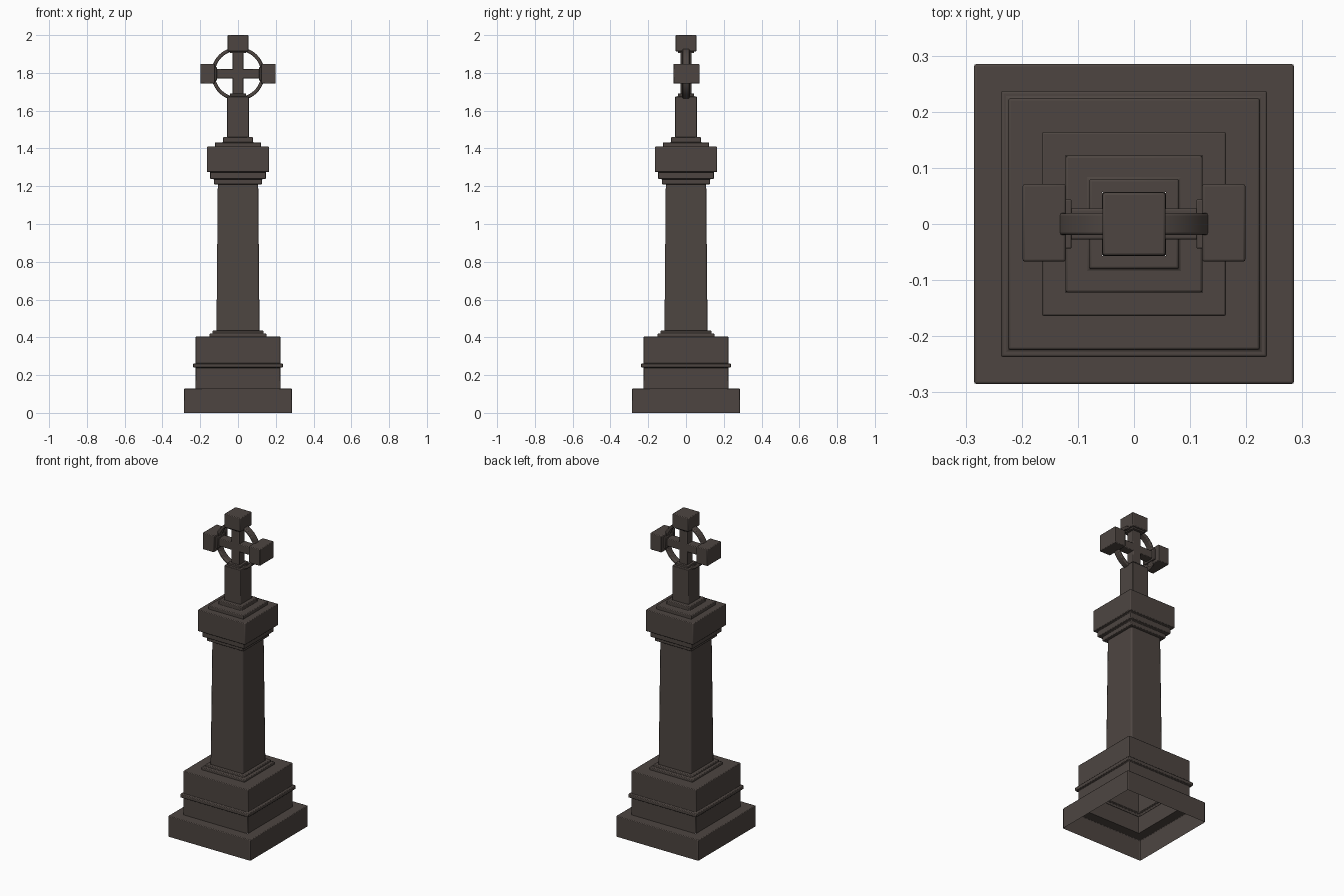
import bpy, bmesh, math
from mathutils import Matrix

if "Cube" in bpy.data.objects:
    bpy.data.objects.remove(bpy.data.objects["Cube"])

stone = bpy.data.materials.new("dark brown stone")
stone.diffuse_color = (0.075, 0.06, 0.053, 1)
stone.use_nodes = True
stone.node_tree.nodes["Principled BSDF"].inputs["Base Color"].default_value = stone.diffuse_color


def finish(name, bm, bevel):
    mesh = bpy.data.meshes.new(name)
    bm.to_mesh(mesh)
    bm.free()
    ob = bpy.data.objects.new(name, mesh)
    bpy.context.collection.objects.link(ob)
    mesh.materials.append(stone)
    mod = ob.modifiers.new("soft edges", 'BEVEL')
    mod.width = bevel
    mod.segments = 2
    mod.limit_method = 'ANGLE'
    mod.angle_limit = math.radians(40)
    bpy.ops.object.select_all(action='DESELECT')
    ob.select_set(True)
    bpy.context.view_layer.objects.active = ob
    bpy.ops.object.shade_smooth_by_angle(angle=math.radians(35))
    return ob


def square_shell(name, profile, bevel=0.004, cap=False):
    """Hollow square section swept up through (half width, height) points."""
    bm = bmesh.new()
    rings = [[bm.verts.new((sx * h, sy * h, z)) for sx, sy in
              ((-1, -1), (1, -1), (1, 1), (-1, 1))] for h, z in profile]
    for a, b in zip(rings, rings[1:]):
        for i in range(4):
            j = (i + 1) % 4
            bm.faces.new((a[i], a[j], b[j], b[i]))
    if cap:
        bm.faces.new(rings[-1])
    return finish(name, bm, bevel)


def box(name, centre, size, bevel=0.004):
    bm = bmesh.new()
    bmesh.ops.create_cube(bm, size=1, matrix=Matrix.Translation(centre) @ Matrix.Diagonal((*size, 1)))
    return finish(name, bm, bevel)


# Stepped base, open underneath
square_shell("plinth", [(0.285, 0), (0.285, 0.13), (0.224, 0.13)])
square_shell("pedestal", [(0.224, 0.13), (0.224, 0.24), (0.237, 0.24), (0.237, 0.262),
                          (0.224, 0.262), (0.224, 0.405), (0.15, 0.405)])
square_shell("shaft_foot", [(0.15, 0.405), (0.15, 0.42), (0.135, 0.42), (0.135, 0.435),
                            (0.114, 0.435)])

# Tapered shaft
square_shell("shaft", [(0.114, 0.435), (0.107, 1.21)], 0.008)

# Capital and its steps
square_shell("capital", [(0.107, 1.21), (0.127, 1.21), (0.127, 1.238), (0.147, 1.238),
                         (0.147, 1.275), (0.164, 1.275), (0.164, 1.41), (0.122, 1.41)])
square_shell("capital_steps", [(0.122, 1.41), (0.122, 1.432), (0.08, 1.432),
                               (0.08, 1.46), (0.057, 1.46)])

# Post below the cross
square_shell("post", [(0.057, 1.46), (0.057, 1.675), (0.043, 1.675), (0.043, 1.69)], 0.003, True)

# Cross bars
Z = 1.795
box("cross_upright", (0, 0, 1.80), (0.056, 0.056, 0.24))
box("cross_arm", (0, 0, Z), (0.26, 0.056, 0.05))

# Block ends with collars
box("top_block", (0, 0, 1.957), (0.112, 0.112, 0.086))
box("top_collar", (0, 0, 1.911), (0.086, 0.086, 0.014), 0.003)
for side, s in (("left", -1), ("right", 1)):
    box(side + "_block", (s * 0.16, 0.002, Z), (0.077, 0.138, 0.104))
    box(side + "_collar", (s * 0.118, 0, Z), (0.014, 0.088, 0.07), 0.003)

# Ring around the crossing
bm = bmesh.new()
N = 48
section = [(0.142, -0.02), (0.142, 0.02), (0.123, 0.02), (0.123, -0.02)]
loops = []
for k in range(N):
    a = 2 * math.pi * k / N
    loops.append([bm.verts.new((r * math.cos(a), y, Z + r * math.sin(a))) for r, y in section])
for k in range(N):
    p, q = loops[k], loops[(k + 1) % N]
    for i in range(4):
        j = (i + 1) % 4
        bm.faces.new((p[i], p[j], q[j], q[i]))
bmesh.ops.recalc_face_normals(bm, faces=bm.faces)
finish("cross_ring", bm, 0.005)
